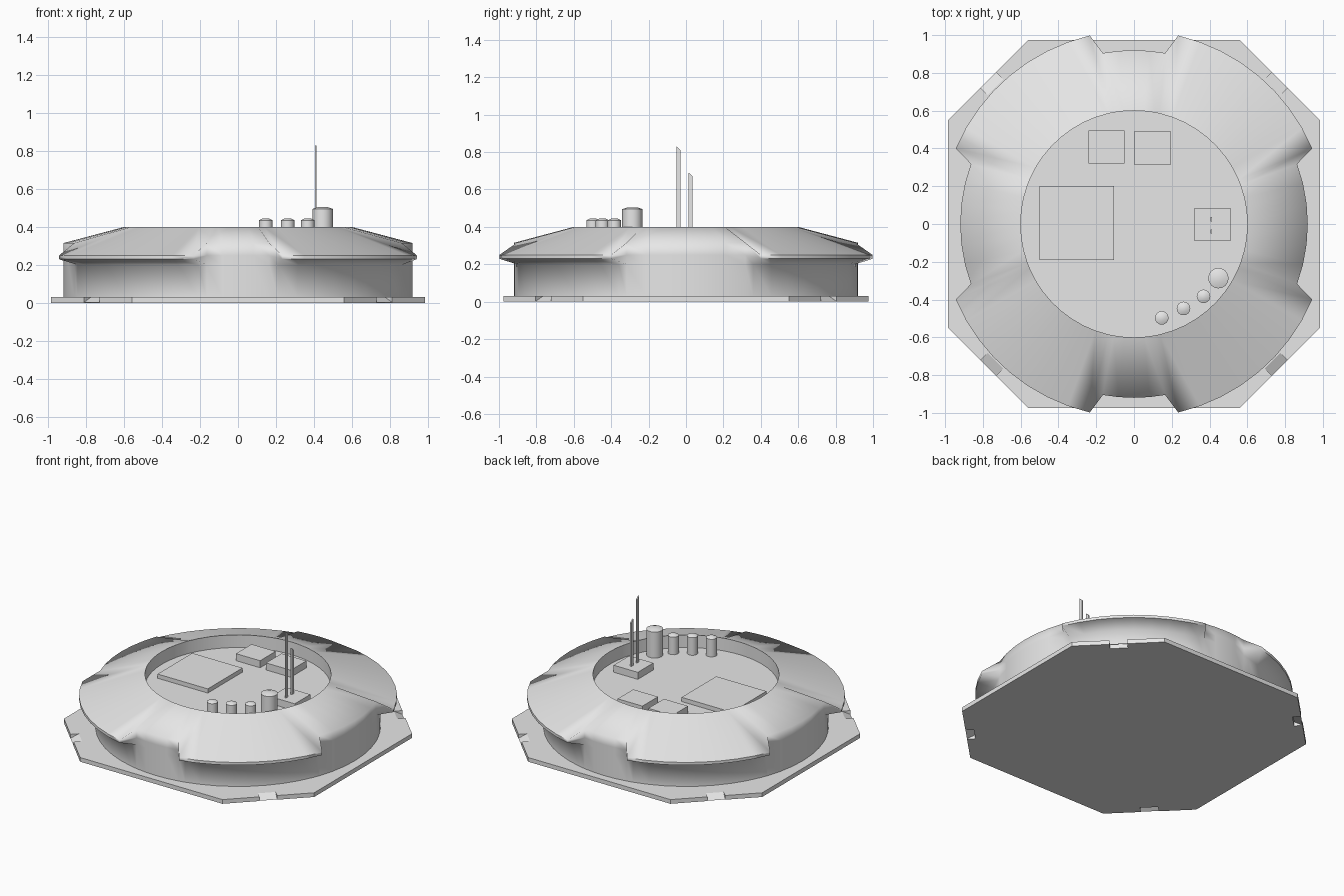
import bpy, bmesh
from math import cos, sin, radians, pi
from mathutils import Vector

cube = bpy.data.objects.get("Cube")
if cube:
    bpy.data.objects.remove(cube, do_unlink=True)

grey = bpy.data.materials.new("plain_grey")
grey.use_nodes = True
colour = (0.8, 0.8, 0.8, 1)
grey.diffuse_color = colour
grey.node_tree.nodes["Principled BSDF"].inputs["Base Color"].default_value = colour

FLOOR = 0.31
TOP = 0.4
BASE = 0.03


def finish(name, bm):
    bmesh.ops.recalc_face_normals(bm, faces=bm.faces)
    mesh = bpy.data.meshes.new(name)
    bm.to_mesh(mesh)
    bm.free()
    mesh.materials.append(grey)
    obj = bpy.data.objects.new(name, mesh)
    bpy.context.collection.objects.link(obj)
    return obj


def prism(name, outline, z0, z1):
    bm = bmesh.new()
    face = bm.faces.new([bm.verts.new((x, y, z0)) for x, y in outline])
    new = bmesh.ops.extrude_face_region(bm, geom=[face])["geom"]
    for v in new:
        if isinstance(v, bmesh.types.BMVert):
            v.co.z = z1
    return finish(name, bm)


def box(name, x0, x1, y0, y1, z0, z1):
    return prism(name, [(x0, y0), (x1, y0), (x1, y1), (x0, y1)], z0, z1)


# Octagonal base plate, with a notch and sloping tab in each corner edge
outline = []
for i, (sx, sy) in enumerate([(1, 1), (-1, 1), (-1, -1), (1, -1)]):
    a = Vector((0.985 * sx, 0.55 * sy))
    b = Vector((0.56 * sx, 0.975 * sy))
    if sx * sy < 0:
        a, b = b, a
    mid, along = (a + b) / 2, (b - a).normalized() * 0.058
    inward = Vector((-sx, -sy)).normalized() * 0.055
    p, q = mid - along, mid + along
    outline += [a, p, p + inward, q + inward, q, b]
    bm = bmesh.new()
    bm.faces.new([bm.verts.new((*v, z)) for v, z in
                  [(p, 0.002), (q, 0.002), (q + inward, BASE), (p + inward, BASE)]])
    tab = finish(f"corner_tab_{i + 1}", bm)
    if tab.data.polygons[0].normal.z < 0:
        tab.data.flip_normals()
prism("base_plate", outline, 0, BASE)

# Dome shell: overhanging rim on the diagonals, recessed bays on the four sides
RIM = [(0.6, FLOOR), (0.6, TOP), (1.025, 0.25), (1.025, 0.23), (0.92, 0.2), (0.92, BASE)]
BAY = [(0.6, FLOOR), (0.6, TOP), (0.92, 0.315), (0.92, 0.25), (0.92, 0.2), (0.92, BASE)]


def spread(a, b, n):
    return [a + (b - a) * i / n for i in range(n + 1)]


quarter = ([(t, BAY) for t in spread(0, 20.2, 3)]
           + [(t, RIM) for t in spread(23, 76.8, 8)]
           + [(t, BAY) for t in spread(79.7, 90, 2)])
mirrored = [(180 - t, p) for t, p in reversed(quarter)]
half = quarter + mirrored[1:]
columns = half[:-1] + [(t + 180, p) for t, p in half[:-1]]

bm = bmesh.new()
grid = [[bm.verts.new((r * cos(radians(t)), r * sin(radians(t)), z)) for r, z in prof]
        for t, prof in columns]
for i, col in enumerate(grid):
    nxt = grid[(i + 1) % len(grid)]
    for j in range(len(RIM) - 1):
        bm.faces.new((col[j], nxt[j], nxt[j + 1], col[j + 1])).smooth = True
bm.faces.new([col[0] for col in grid])
bm.edges.ensure_lookup_table()
for i, col in enumerate(grid):
    n = (i + 1) % len(grid)
    on_rim = columns[i][1] is RIM and columns[n][1] is RIM
    for j in (0, 1, 2, 3):
        if j < 2 or on_rim:
            bm.edges.get((col[j], grid[n][j])).smooth = False
finish("dome_shell", bm)

# Equipment boxes on the recessed deck
box("large_panel", -0.5, -0.105, -0.19, 0.2, FLOOR, 0.34)
box("left_box", -0.24, -0.05, 0.32, 0.495, FLOOR, 0.36)
box("right_box", 0.0, 0.195, 0.315, 0.49, FLOOR, 0.36)
box("antenna_box", 0.32, 0.51, -0.09, 0.085, FLOOR, 0.36)

# Antenna blades with slanted tips
for name, y, tip in [("tall_antenna", -0.04, 0.83), ("short_antenna", 0.025, 0.69)]:
    blade = box(name, 0.405, 0.414, y - 0.011, y + 0.011, 0.36, tip)
    for v in blade.data.vertices:
        if v.co.z > 0.5 and v.co.y > y:
            v.co.z -= 0.02

# Canisters with shallow conical caps
for i, (x, y, r, z) in enumerate([(0.447, -0.287, 0.054, 0.495), (0.368, -0.383, 0.036, 0.435),
                                  (0.262, -0.447, 0.036, 0.435), (0.147, -0.497, 0.036, 0.435)]):
    bm = bmesh.new()
    rings = [[bm.verts.new((x + k * r * cos(a * pi / 8), y + k * r * sin(a * pi / 8), h))
              for a in range(16)]
             for k, h in [(1, FLOOR), (1, z), (0.45, z + 0.01)]]
    for low, high in zip(rings, rings[1:]):
        for a in range(16):
            b = (a + 1) % 16
            bm.faces.new((low[a], low[b], high[b], high[a]))
    bm.faces.new(rings[-1])
    can = finish(f"canister_{i + 1}", bm)
    bpy.ops.object.select_all(action="DESELECT")
    can.select_set(True)
    bpy.context.view_layer.objects.active = can
    bpy.ops.object.shade_smooth_by_angle(angle=radians(30))
